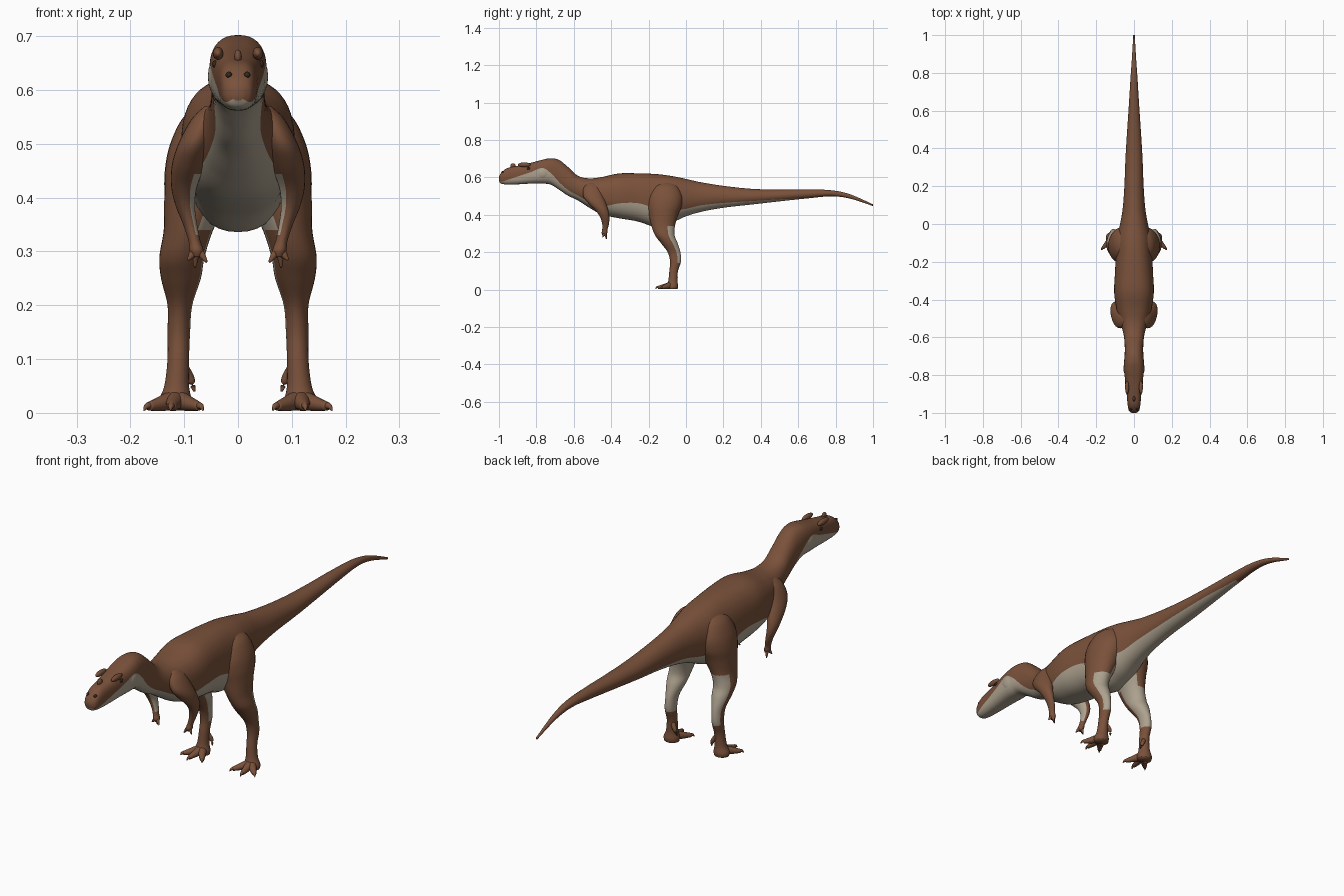
import bpy, bmesh, math
from mathutils import Vector

if "Cube" in bpy.data.objects:
    bpy.data.objects.remove(bpy.data.objects["Cube"])


def material(name, rgb):
    m = bpy.data.materials.new(name)
    m.diffuse_color = (*rgb, 1)
    m.use_nodes = True
    m.node_tree.nodes["Principled BSDF"].inputs["Base Color"].default_value = m.diffuse_color
    return m


BROWN = material("brown hide", (0.195, 0.083, 0.043))
BEIGE = material("pale underside", (0.42, 0.36, 0.275))
DARK = material("dark claw and eye", (0.035, 0.022, 0.015))


def smooth_rows(rows, steps):
    """Catmull-Rom interpolation of every column of a table."""
    out = []
    n = len(rows)
    for i in range(n - 1):
        p = [rows[max(0, min(n - 1, i + k))] for k in (-1, 0, 1, 2)]
        for s in range(steps):
            t = s / steps
            out.append([0.5 * (2 * b + (c - a) * t + (2 * a - 5 * b + 4 * c - d) * t * t
                               + (3 * b - a - 3 * c + d) * t ** 3) for a, b, c, d in zip(*p)])
    return out + [list(rows[-1])]


def loft(name, rings, mats, rule=None, mirror=False):
    """Skin closed rings; rule(ring index, segment index, face centre) gives the material."""
    bm = bmesh.new()
    vr = [[bm.verts.new(p) for p in r] for r in rings]
    n = len(rings[0])
    for i in range(len(vr) - 1):
        for j in range(n):
            k = (j + 1) % n
            f = bm.faces.new((vr[i][j], vr[i][k], vr[i + 1][k], vr[i + 1][j]))
            if rule:
                f.material_index = rule(i, j, f.calc_center_median())
    bm.faces.new(vr[0])
    bm.faces.new(vr[-1])
    bmesh.ops.recalc_face_normals(bm, faces=bm.faces)
    for f in bm.faces:
        f.smooth = True
    me = bpy.data.meshes.new(name)
    bm.to_mesh(me)
    bm.free()
    for m in mats:
        me.materials.append(m)
    ob = bpy.data.objects.new(name, me)
    bpy.context.collection.objects.link(ob)
    if mirror:
        ob.modifiers.new("mirror", 'MIRROR')
    return ob


def limb(name, rows, rule=None, steps=6, segs=32):
    """Vertical limb: rows of z, x, y, half width, half depth."""
    rings = []
    for z, x, y, rx, ry in smooth_rows(rows, steps):
        rings.append([(x + rx * math.cos(2 * math.pi * j / segs),
                       y + ry * math.sin(2 * math.pi * j / segs), z) for j in range(segs)])
    f = (lambda i, j, c: rule(c.z, 2 * math.pi * (j + 0.5) / segs)) if rule else None
    return loft(name, rings, [BROWN, BEIGE], f, True)


def digit(name, pts, radii, mat=BROWN, segs=12):
    """Toe, finger or claw: round tube along points."""
    rows = smooth_rows([(*p, r) for p, r in zip(pts, radii)], 4)
    rings = []
    for i, row in enumerate(rows):
        a, b = rows[max(0, i - 1)], rows[min(len(rows) - 1, i + 1)]
        d = (Vector(b[:3]) - Vector(a[:3])).normalized()
        u = d.cross(Vector((0.3, 0.2, 1))).normalized()
        v = d.cross(u)
        c = Vector(row[:3])
        rings.append([c + row[3] * (u * math.cos(2 * math.pi * j / segs)
                                    + v * math.sin(2 * math.pi * j / segs)) for j in range(segs)])
    return loft(name, rings, [mat], None, True)


def blob(name, loc, size, mat, mirror=True):
    """Small ellipsoid, mirrored across x."""
    rings = []
    for i in range(1, 12):
        t = math.pi * i / 12
        rings.append([(loc[0] + size[0] * math.sin(t) * math.cos(a * math.pi / 8),
                       loc[1] - size[1] * math.cos(t),
                       loc[2] + size[2] * math.sin(t) * math.sin(a * math.pi / 8)) for a in range(16)])
    return loft(name, rings, [mat], None, mirror)


# Body, head and tail: y, top z, bottom z, half width, squareness, pale fraction of height
BODY = [
    (-1.00, .605, .580, .012, 2.2, .15),
    (-.988, .625, .567, .027, 2.4, .18),
    (-.955, .650, .562, .034, 2.6, .28),
    (-.90, .662, .563, .039, 2.8, .42),
    (-.83, .678, .567, .047, 2.8, .55),
    (-.77, .694, .567, .053, 2.7, .66),
    (-.725, .702, .562, .052, 2.5, .45),
    (-.68, .694, .535, .049, 2.3, .26),
    (-.63, .655, .502, .050, 2.2, .20),
    (-.58, .610, .478, .056, 2.2, .20),
    (-.52, .595, .440, .073, 2.2, .20),
    (-.45, .602, .402, .093, 2.3, .22),
    (-.36, .621, .382, .105, 2.4, .33),
    (-.26, .622, .365, .101, 2.4, .38),
    (-.16, .618, .336, .096, 2.3, .35),
    (-.08, .608, .357, .092, 2.2, .28),
    (0.0, .592, .392, .074, 2.1, .20),
    (.08, .574, .416, .060, 2.0, .22),
    (.20, .555, .438, .051, 2.0, .22),
    (.35, .539, .455, .045, 2.0, .22),
    (.50, .535, .472, .036, 2.0, .18),
    (.65, .536, .488, .026, 2.0, .06),
    (.78, .531, .499, .018, 2.0, .03),
    (.88, .509, .486, .011, 2.0, .03),
    (1.0, .456, .447, .004, 2.0, .03),
]
LOW, HIGH = 8, 14
rings = []
for y, top, bot, w, n, f in smooth_rows(BODY, 7):
    c, h = (top + bot) / 2, (top - bot) / 2
    u = 1 - 2 * f
    tb = math.acos(math.copysign(abs(u) ** (n / 2), u))   # ring angle of the colour edge
    ts = [tb * k / LOW for k in range(LOW)] + [tb + (math.pi - tb) * k / HIGH for k in range(HIGH + 1)]
    half = [(w * abs(math.sin(t)) ** (2 / n),
             c - h * math.copysign(abs(math.cos(t)) ** (2 / n), math.cos(t))) for t in ts]
    rings.append([(x, y, z) for x, z in half] + [(-x, y, z) for x, z in half[-2:0:-1]])
COUNT = len(rings[0])
loft("body", rings, [BROWN, BEIGE],
     lambda i, j, c: 1 if c.y < .66 and (j < LOW or j >= COUNT - LOW) else 0)

# Head details
blob("brow_crest", (.037, -.865, .668), (.010, .035, .012), BROWN)
blob("cheek", (.040, -.765, .625), (.016, .035, .035), BEIGE)
blob("eye", (.043, -.842, .648), (.005, .009, .007), DARK)
blob("nostril", (.017, -.980, .628), (.006, .008, .006), DARK)
blob("nose_horn", (0, -.925, .662), (.007, .014, .013), BROWN, False)


# Hind legs: pale on the inside of the thigh and the back of the calf
def leg_rule(z, a):
    if z > .34:
        return 1 if math.cos(a) < -.35 else 0
    if z > .14:
        return 1 if math.sin(a) > .3 or (math.cos(a) < -.5 and math.sin(a) > -.35) else 0
    return 0


limb("hind_leg", [
    (.575, .045, -.110, .020, .035),
    (.550, .056, -.110, .045, .068),
    (.500, .064, -.112, .062, .092),
    (.450, .068, -.115, .068, .093),
    (.400, .077, -.120, .060, .078),
    (.340, .092, -.122, .046, .063),
    (.290, .104, -.113, .042, .052),
    (.250, .106, -.090, .037, .045),
    (.200, .108, -.064, .023, .034),
    (.150, .110, -.056, .021, .029),
    (.100, .111, -.066, .020, .023),
    (.050, .114, -.070, .023, .024),
    (.020, .117, -.072, .032, .030),
    (.004, .117, -.072, .030, .027),
], leg_rule)

# Toes with claws, and the small raised inner toe
for label, tip in (("inner", (.072, -.138)), ("middle", (.124, -.150)), ("outer", (.166, -.128))):
    sx, sy = .115, -.075
    mx, my = sx + (tip[0] - sx) * .55, sy + (tip[1] - sy) * .55
    digit(label + "_toe", [(sx, sy, .025), (mx, my, .017), (tip[0], tip[1], .012)], [.020, .014, .008])
    dx, dy = (tip[0] - sx) * .17, (tip[1] - sy) * .17
    digit(label + "_toe_claw", [(tip[0] - dx * .3, tip[1] - dy * .3, .014),
                                (tip[0] + dx * .5, tip[1] + dy * .5, .012),
                                (tip[0] + dx, tip[1] + dy, .004)], [.007, .005, .001], BROWN)
digit("raised_toe", [(.102, -.058, .085), (.088, -.052, .062), (.081, -.056, .040)], [.010, .008, .002])

# Arms with three fingers
limb("arm", [
    (.570, .050, -.500, .012, .025),
    (.545, .062, -.502, .025, .045),
    (.500, .080, -.496, .031, .054),
    (.460, .092, -.474, .031, .047),
    (.420, .100, -.448, .024, .033),
    (.385, .098, -.434, .018, .024),
    (.350, .089, -.430, .013, .018),
    (.320, .081, -.434, .011, .014),
    (.302, .077, -.436, .013, .015),
    (.290, .076, -.436, .009, .010),
], lambda z, a: 1 if z < .44 and z > .33 and math.cos(a) < -.5 else 0, 5, 24)
for k, tip in enumerate([(.058, -.445, .280), (.080, -.425, .270), (.093, -.443, .284)]):
    digit("finger_%d" % (k + 1), [(.077, -.436, .305), ((.077 + tip[0]) / 2, (tip[1] - .436) / 2, .294), tip],
          [.008, .007, .002])
